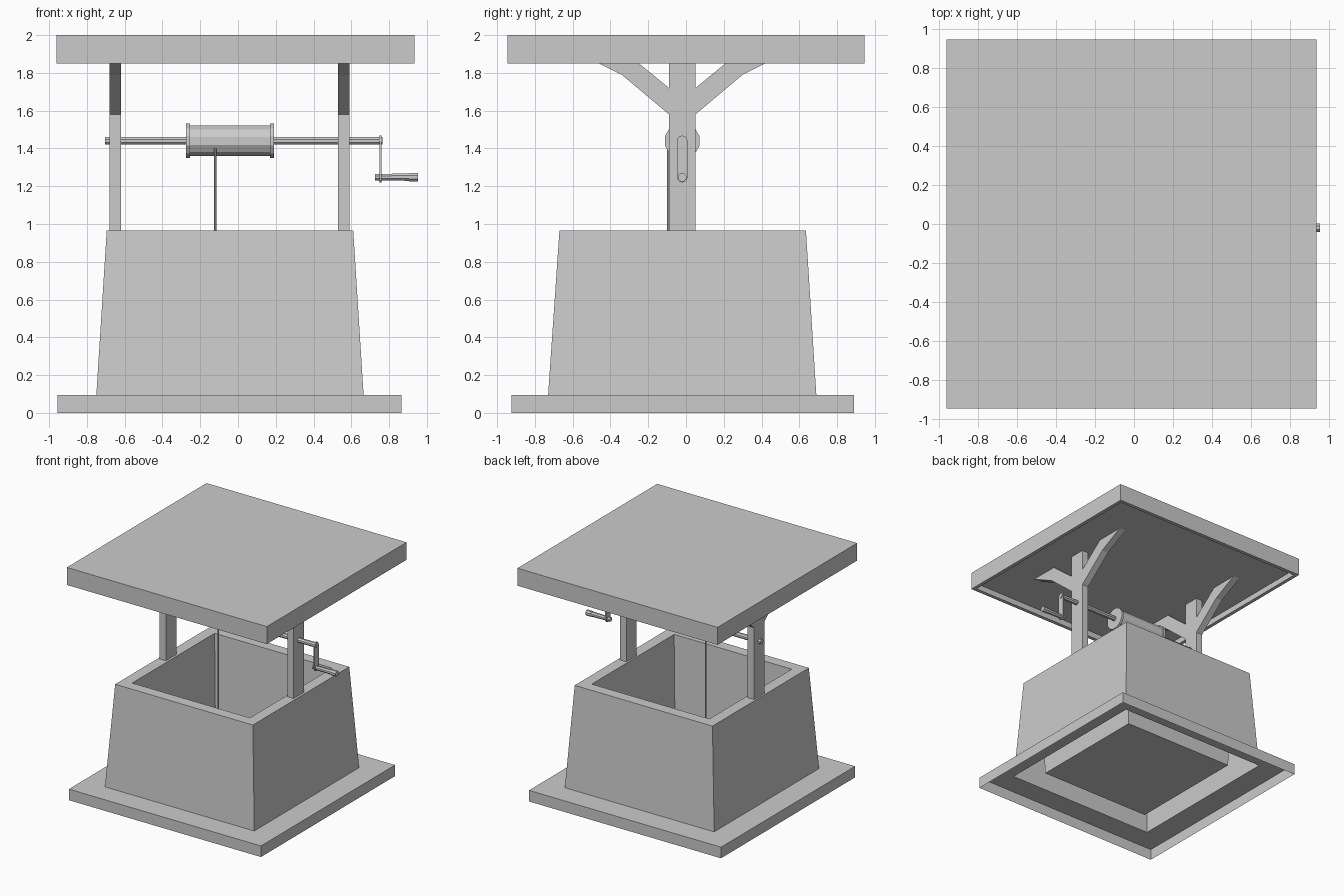
import bpy, bmesh, math
from mathutils import Matrix, Vector

if "Cube" in bpy.data.objects:
    bpy.data.objects.remove(bpy.data.objects["Cube"])

YC, AXZ = -0.02, 1.44   # centre line and axle height


def finish(name, bm, smooth=False):
    bmesh.ops.recalc_face_normals(bm, faces=bm.faces)
    me = bpy.data.meshes.new(name)
    bm.to_mesh(me)
    bm.free()
    ob = bpy.data.objects.new(name, me)
    bpy.context.collection.objects.link(ob)
    return ob


def loft(name, rings, cap_start=False, cap_end=False):
    """Rectangular rings (x0, x1, y0, y1, z) joined in order."""
    bm = bmesh.new()
    loops = []
    for x0, x1, y0, y1, z in rings:
        loops.append([bm.verts.new((x, y, z)) for x, y in
                      ((x0, y0), (x1, y0), (x1, y1), (x0, y1))])
    for a, b in zip(loops, loops[1:]):
        for i in range(4):
            j = (i + 1) % 4
            bm.faces.new((a[i], a[j], b[j], b[i]))
    if cap_start:
        bm.faces.new(loops[0])
    if cap_end:
        bm.faces.new(loops[-1])
    return finish(name, bm)


def prism_x(name, profile, x0, x1):
    """Extrude a (y, z) profile along x."""
    bm = bmesh.new()
    f = bm.faces.new([bm.verts.new((x0, y, z)) for y, z in profile])
    ext = bmesh.ops.extrude_face_region(bm, geom=[f])
    vs = [v for v in ext["geom"] if isinstance(v, bmesh.types.BMVert)]
    bmesh.ops.translate(bm, vec=(x1 - x0, 0, 0), verts=vs)
    return finish(name, bm)


def rod(name, p0, p1, r0, r1=None, sides=8):
    p0, p1 = Vector(p0), Vector(p1)
    d = p1 - p0
    m = (Matrix.Translation((p0 + p1) / 2) @ d.to_track_quat('Z', 'Y').to_matrix().to_4x4()
         @ Matrix.Rotation(math.pi / sides, 4, 'Z'))
    bm = bmesh.new()
    bmesh.ops.create_cone(bm, cap_ends=True, segments=sides, radius1=r0,
                          radius2=r1 or r0, depth=d.length, matrix=m)
    return finish(name, bm)


# Footing, tapered wall and inner shaft: one sheet, open underneath
loft("well_wall", [
    (-0.955, 0.865, -0.925, 0.89, 0.0),
    (-0.955, 0.865, -0.925, 0.89, 0.095),
    (-0.75, 0.665, -0.73, 0.69, 0.095),
    (-0.695, 0.61, -0.67, 0.635, 0.965),
    (-0.60, 0.515, -0.575, 0.54, 0.965),
    (-0.57, 0.485, -0.545, 0.51, 0.11)], cap_end=True)

# Flat roof with a shallow recess below
loft("roof", [
    (-0.96, 0.935, -0.945, 0.945, 2.0),
    (-0.96, 0.935, -0.945, 0.945, 1.85),
    (-0.93, 0.905, -0.915, 0.915, 1.85),
    (-0.93, 0.905, -0.915, 0.915, 1.90)], cap_start=True, cap_end=True)

# Forked posts: half profile (offset from centre, z) mirrored
half = [(0.07, 0.965), (0.07, 1.58), (0.32, 1.79), (0.54, 1.90), (0.29, 1.90),
        (0.07, 1.72), (0.07, 1.90)]
profile = [(YC + d, z) for d, z in half] + [(YC - d, z) for d, z in reversed(half)]
for side, x in (("left", -0.68), ("right", 0.53)):
    prism_x(side + "_post", profile, x, x + 0.06)

# Axle, drum and flanges
rod("axle", (-0.705, YC, AXZ), (0.765, YC, AXZ), 0.021)
rod("drum", (-0.26, YC, AXZ), (0.175, YC, AXZ), 0.084, sides=12)
for side, x in (("left", -0.275), ("right", 0.17)):
    rod(side + "_flange", (x, YC, AXZ), (x + 0.02, YC, AXZ), 0.095, sides=12)

# Crank arm with rounded ends, and the flared grip
arm = []
for zc, start in ((AXZ, 0), (1.248, math.pi)):
    for i in range(7):
        a = start + math.pi * i / 6
        arm.append((YC + 0.028 * math.cos(a), zc + 0.028 * math.sin(a)))
prism_x("crank_arm", arm, 0.75, 0.76)
rod("crank_grip", (0.725, YC, 1.248), (0.905, YC, 1.248), 0.018, 0.021)
rod("grip_end", (0.905, YC, 1.248), (0.953, YC, 1.248), 0.024)

# Rope hanging from the front of the drum
rod("rope", (-0.12, YC - 0.076, 0.11), (-0.12, YC - 0.076, 1.40), 0.006, sides=6)
